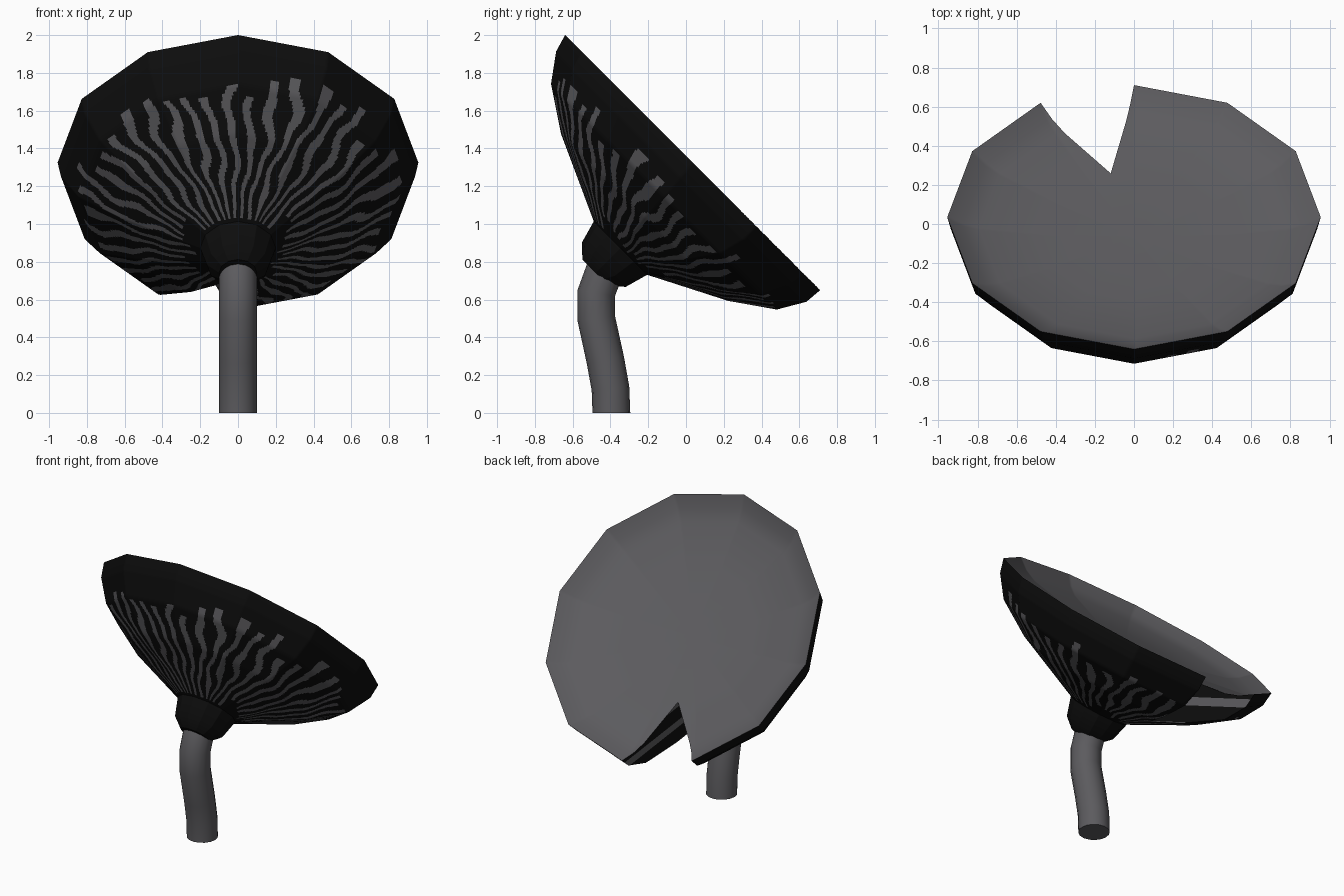
import bpy, bmesh, math, random
from mathutils import Matrix, Vector

if "Cube" in bpy.data.objects:
    bpy.data.objects.remove(bpy.data.objects["Cube"])

random.seed(4)


def material(name, col):
    m = bpy.data.materials.new(name)
    m.diffuse_color = (*col, 1)
    m.use_nodes = True
    m.node_tree.nodes["Principled BSDF"].inputs["Base Color"].default_value = m.diffuse_color
    return m


BLACK = material("gill black", (0.004, 0.004, 0.004))
GREY = material("flesh grey", (0.107, 0.105, 0.113))
TILT = Matrix.Translation((0, 0.035, 1.325)) @ Matrix.Rotation(math.radians(-45), 4, 'X')


def make_object(name, bm, mats, matrix=None):
    bmesh.ops.recalc_face_normals(bm, faces=bm.faces[:])
    me = bpy.data.meshes.new(name)
    bm.to_mesh(me)
    bm.free()
    for m in mats:
        me.materials.append(m)
    if matrix:
        me.transform(matrix)
    ob = bpy.data.objects.new(name, me)
    bpy.context.collection.objects.link(ob)
    return ob


def loft(rings, rule):
    """Skin closed rings of points; rule(ring, column) gives the material."""
    bm = bmesh.new()
    vs = [[bm.verts.new(p) for p in ring] for ring in rings]
    n = len(vs[0])
    for i in range(len(vs) - 1):
        for j in range(n):
            k = (j + 1) % n
            f = bm.faces.new((vs[i][j], vs[i][k], vs[i + 1][k], vs[i + 1][j]))
            f.material_index = rule(i, j)
    bm.faces.new(vs[0]).material_index = rule(0, 0)
    bm.faces.new(vs[-1]).material_index = rule(len(vs) - 2, 0)
    return bm


def smooth(ob):
    ob.data.shade_smooth()
    ob.data.set_sharp_from_angle(angle=math.radians(38))


# --- cap profile: radius, height, sideways offset, subdivisions to next ring
PROFILE = [(0.10, -0.775, 0.05, 1), (0.165, -0.715, 0.05, 1), (0.20, -0.59, 0.05, 22),
           (0.625, -0.385, 0.025, 14), (0.845, -0.235, 0.02, 10), (0.937, -0.095, 0.01, 1),
           (0.955, 0, 0, 1), (0.877, -0.055, 0, 1), (0.79, -0.088, 0, 1),
           (0.46, -0.13, 0, 1), (0.02, -0.14, 0, 0)]
SIDES, SUB = 12, 48
COLS = SIDES * SUB
prof = []
for a, b in zip(PROFILE, PROFILE[1:]):
    for s in range(a[3]):
        t = s / a[3]
        prof.append([a[c] + (b[c] - a[c]) * t for c in range(3)])
prof.append(PROFILE[-1][:3])
RIM = max(range(len(prof)), key=lambda i: prof[i][0])


def twelve_gon(r, h, off):
    corner = [Vector((r * math.cos(k * math.tau / SIDES), r * math.sin(k * math.tau / SIDES) + off, h))
              for k in range(SIDES + 1)]
    return [corner[k].lerp(corner[k + 1], s / SUB) for k in range(SIDES) for s in range(SUB)]


# wavy radial gill stripes
GILLS = 42
start = [random.uniform(0.21, 0.34) for _ in range(GILLS)]
end = [random.uniform(0.80, 0.90) for _ in range(GILLS)]


def cap_rule(i, j):
    if i >= RIM:
        return 1
    r = (prof[i][0] + prof[i + 1][0]) / 2
    a = math.tau * (j + 0.5) / COLS
    t = GILLS * a / math.tau + 0.22 * math.sin(14 * r + 4 * math.sin(3 * a)) \
        + 0.09 * math.sin(33 * r + 7 * a)
    k = math.floor(t) % GILLS
    # gills on the high side reach down to the collar
    first = 0.21 if math.sin(a) < -0.6 else start[k]
    return 1 if t % 1 < 0.42 and first < r < end[k] else 0


cap = make_object("cap", loft([twelve_gon(*p) for p in prof], cap_rule), [BLACK, GREY], TILT)

# --- notch: wedge cutter in layers, so its walls carry gill stripes too
mid = math.radians(105)
out = Vector((math.cos(mid), math.sin(mid), 0))
side = Vector((-math.sin(mid), math.cos(mid), 0))
half = 0.247 / 0.462 * (1.1 - 0.46)
layers = []
for s in range(21):
    h = -0.6 + s * 0.06
    layers.append([out * 0.46 + Vector((0, 0, h - 0.35)),
                   out * 1.1 + side * half + Vector((0, 0, h)),
                   out * 1.1 - side * half + Vector((0, 0, h))])
cutter = make_object("notch_cutter", loft(layers, lambda i, j: 1 if i % 3 == 1 else 0),
                     [BLACK, GREY], TILT)
cutter.hide_render = True
mod = cap.modifiers.new("notch", 'BOOLEAN')
mod.operation = 'DIFFERENCE'
mod.solver = 'EXACT'
mod.object = cutter
bpy.context.view_layer.update()
cut = bpy.data.meshes.new_from_object(cap.evaluated_get(bpy.context.evaluated_depsgraph_get()))
cap.modifiers.clear()
cap.data = cut
bpy.data.objects.remove(cutter)
smooth(cap)

# --- bent stem
PATH = [(-0.395, 0), (-0.40, 0.13), (-0.427, 0.28), (-0.475, 0.50), (-0.475, 0.635),
        (-0.43, 0.755), (-0.40, 0.80)]
rings = []
for i, (y, z) in enumerate(PATH):
    a, b = PATH[max(i - 1, 0)], PATH[min(i + 1, len(PATH) - 1)]
    d = Vector((b[0] - a[0], b[1] - a[1])).normalized() if i else Vector((0, 1))
    ring = []
    for k in range(16):
        u, v = 0.1 * math.cos(k * math.tau / 16), 0.1 * math.sin(k * math.tau / 16)
        ring.append((u, y + v * d.y, z - v * d.x))
    rings.append(ring)
stem = make_object("stem", loft(rings, lambda i, j: 0), [GREY])
smooth(stem)
